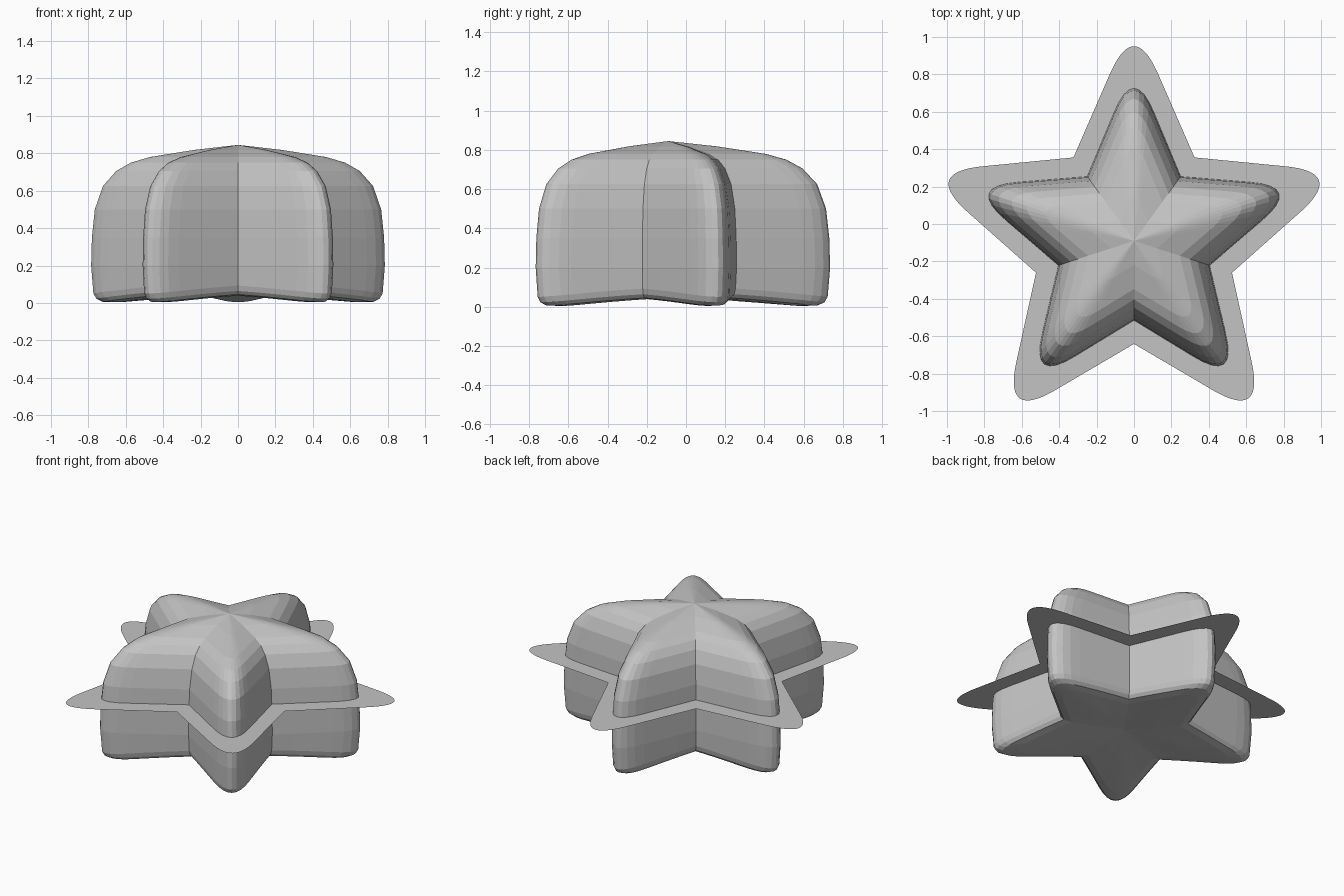
import bpy, bmesh, math

if "Cube" in bpy.data.objects:
    bpy.data.objects.remove(bpy.data.objects["Cube"])

CENTRE_Y = -0.09  # the five-fold axis sits slightly forward of the origin

grey = bpy.data.materials.new("light_grey")
grey.diffuse_color = (0.55, 0.55, 0.55, 1)
grey.use_nodes = True
grey.node_tree.nodes["Principled BSDF"].inputs["Base Color"].default_value = grey.diffuse_color


def star(valley, bend, tip, side_steps, tip_steps):
    """Five-armed outline: straight flanks, each arm end rounded by a quadratic curve."""
    pts = []
    vx, vy = valley * math.cos(math.pi / 5), valley * math.sin(math.pi / 5)
    arm = []
    for i in range(side_steps):
        t = i / side_steps
        arm.append((vx + (bend[0] - vx) * t, -vy + (bend[1] + -(-vy) - 2 * bend[1]) * t))
    for i in range(tip_steps + 1):
        t = i / tip_steps
        u = ((1 - t) ** 2 + t * t) * bend[0] + 2 * t * (1 - t) * tip
        arm.append((u, (t * t - (1 - t) ** 2) * bend[1]))
    arm += [(u, -v) for u, v in reversed(arm[1:side_steps])]
    for k in range(5):
        a = math.pi / 2 + k * math.tau / 5
        c, s = math.cos(a), math.sin(a)
        pts += [(u * c - v * s, u * s + v * c) for u, v in arm]
    return pts


def finish(bm, name):
    me = bpy.data.meshes.new(name)
    bm.to_mesh(me)
    bm.free()
    me.materials.append(grey)
    ob = bpy.data.objects.new(name, me)
    bpy.context.collection.objects.link(ob)
    return ob


# Puffed star body: the outline scaled ring by ring from the top apex to the base
outline = star(0.43, (0.69, 0.11), 0.96, 3, 8)
rings = [(0.3, 0.818), (0.6, 0.78), (0.73, 0.75), (0.83, 0.705), (0.92, 0.625),
         (0.975, 0.5), (0.995, 0.35), (1.0, 0.2), (0.985, 0.05), (0.965, 0.022),
         (0.92, 0.005), (0.8, 0.004), (0.4, 0.03)]
bm = bmesh.new()
loops = []
for scale, z in rings:
    loop = []
    for x, y in outline:
        # the base lifts a little between the arms
        lift = 0.045 * (1 - math.hypot(x, y) / 0.83) * 2 if z < 0.1 else 0
        loop.append(bm.verts.new((x * scale, y * scale + CENTRE_Y, z + lift * scale)))
    loops.append(loop)
n = len(outline)
for a, b in zip(loops, loops[1:]):
    for i in range(n):
        j = (i + 1) % n
        bm.faces.new((a[i], b[i], b[j], a[j]))
for loop, z in ((loops[0], 0.845), (loops[-1], 0.06)):
    apex = bm.verts.new((0, CENTRE_Y, z))
    for i in range(n):
        bm.faces.new((apex, loop[i], loop[(i + 1) % n]))
bmesh.ops.recalc_face_normals(bm, faces=bm.faces)
finish(bm, "star_body")

# Thin flat star sheet around the middle
bm = bmesh.new()
bm.faces.new([bm.verts.new((x, y + CENTRE_Y, 0.40))
              for x, y in star(0.551, (0.89, 0.13), 1.19, 1, 24)])
finish(bm, "star_brim")
